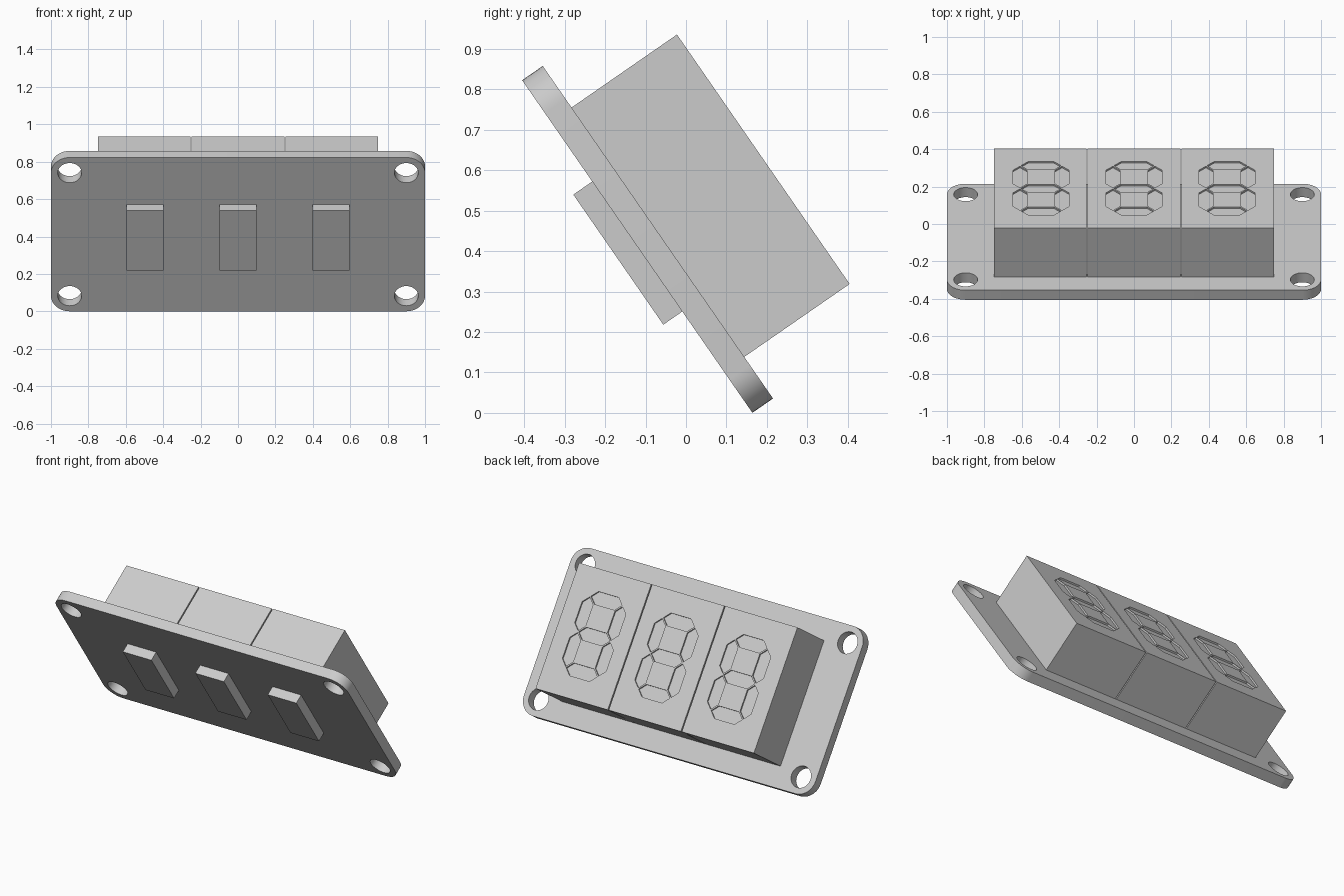
import bpy, bmesh, math
from mathutils import Matrix, Vector

if "Cube" in bpy.data.objects:
    bpy.data.objects.remove(bpy.data.objects["Cube"])

# Single flat colour
grey = bpy.data.materials.new("light_grey")
grey.use_nodes = True
colour = (0.6, 0.6, 0.6, 1)
grey.diffuse_color = colour
grey.node_tree.nodes["Principled BSDF"].inputs["Base Color"].default_value = colour

# The board leans back: local y runs up the board, local z points out of the display
lean = math.radians(34.7)
up = Vector((0, -math.sin(lean), math.cos(lean)))
out = Vector((0, math.cos(lean), math.sin(lean)))
frame = Matrix((up.cross(out), up, out)).transposed().to_4x4()
frame.translation = (0, -0.095, 0.429)

HALF = 0.031          # half the board thickness
FACE = HALF + 0.317   # display face height
DEPTH = 0.01          # depth of the segment recesses


def prisms(name, outlines, low, high):
    """One object made of 2D outlines extruded from low to high."""
    bm = bmesh.new()
    for outline in outlines:
        base = bm.faces.new([bm.verts.new((x, y, low)) for x, y in outline])
        side = bmesh.ops.extrude_face_region(bm, geom=[base], use_keep_orig=True)
        top = [v for v in side["geom"] if isinstance(v, bmesh.types.BMVert)]
        bmesh.ops.translate(bm, verts=top, vec=(0, 0, high - low))
    bmesh.ops.recalc_face_normals(bm, faces=bm.faces)
    mesh = bpy.data.meshes.new(name)
    bm.to_mesh(mesh)
    bm.free()
    mesh.materials.append(grey)
    obj = bpy.data.objects.new(name, mesh)
    bpy.context.collection.objects.link(obj)
    obj.matrix_world = frame
    return obj


def cut(obj, cutter):
    """Subtract the cutter and discard it."""
    mod = obj.modifiers.new("cut", "BOOLEAN")
    mod.operation = "DIFFERENCE"
    mod.solver = "EXACT"
    mod.object = cutter
    cutter.hide_render = True
    bpy.context.view_layer.update()
    graph = bpy.context.evaluated_depsgraph_get()
    mesh = bpy.data.meshes.new_from_object(obj.evaluated_get(graph))
    obj.modifiers.clear()
    obj.data = mesh
    bpy.data.objects.remove(cutter)


def rect(cx, w, h):
    return [(cx + sx * w / 2, sy * h / 2) for sx, sy in ((-1, -1), (1, -1), (1, 1), (-1, 1))]


def arc(cx, cy, r, start, sweep, steps):
    angles = [math.radians(start + sweep * i / steps) for i in range(steps + 1)]
    return [(cx + r * math.cos(a), cy + r * math.sin(a)) for a in angles]


def segment(cx, cy, length, upright, t=0.0375):
    """Pointed six-sided bar of a digit."""
    a = length / 2 - 0.006
    bar = [(-a, 0), (t - a, -t), (a - t, -t), (a, 0), (a - t, t), (t - a, t)]
    return [(cx - y, cy + x) if upright else (cx + x, cy + y) for x, y in bar]


# Circuit board with rounded corners and four mounting holes
corners = ((0.9, 0.4, 0), (-0.9, 0.4, 90), (-0.9, -0.4, 180), (0.9, -0.4, 270))
outline = [p for x, y, start in corners for p in arc(x, y, 0.1, start, 90, 10)]
board = prisms("circuit_board", [outline], -HALF, HALF)
holes = [arc(x, y, 0.064, 0, 360, 32)[:-1] for x, y, _ in corners]
cut(board, prisms("hole_cutter", holes, -0.1, 0.1))
bpy.context.view_layer.objects.active = board
board.select_set(True)
bpy.ops.object.shade_smooth_by_angle(angle=math.radians(30))
board.select_set(False)

# Three digit blocks with recessed segments, and a chip behind each
W, H = 0.1125, 0.213
for i, label in ((-1, "left"), (0, "middle"), (1, "right")):
    block = prisms(label + "_digit_block", [rect(i * 0.5015, 0.495, 0.75)], HALF, FACE)
    cx = i * 0.497
    bars = [segment(cx, y, 2 * W, False) for y in (-H, 0, H)]
    bars += [segment(cx + sx * W, sy * H / 2, H, True) for sx in (-1, 1) for sy in (-1, 1)]
    cut(block, prisms("segment_cutter", bars, FACE - DEPTH, FACE + 0.05))
    prisms(label + "_chip", [rect(cx, 0.196, 0.391)], -HALF - 0.057, -HALF)
